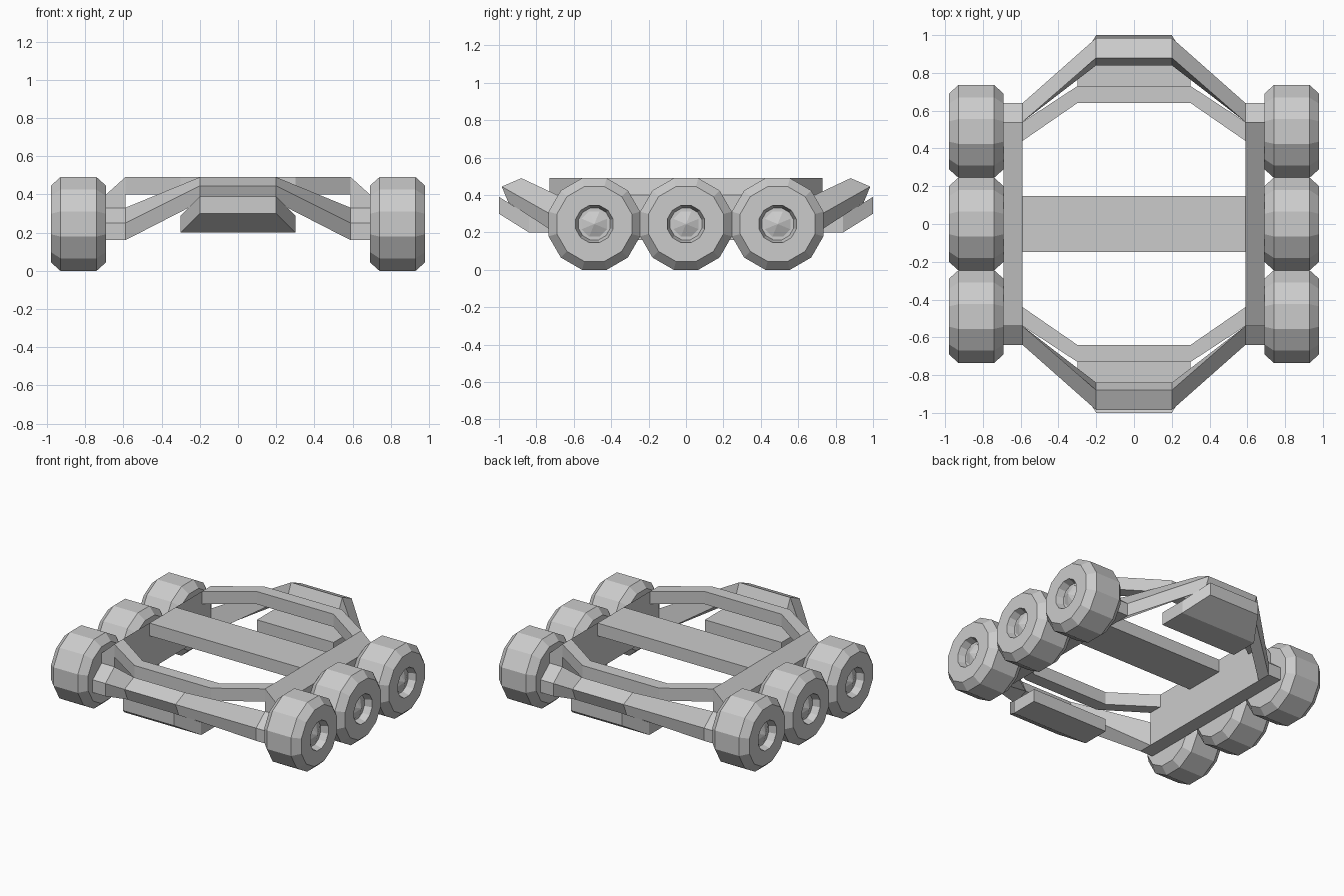
import bpy, bmesh
from math import pi, sin, cos

if "Cube" in bpy.data.objects:
    bpy.data.objects.remove(bpy.data.objects["Cube"])


def make(name, bm):
    bmesh.ops.recalc_face_normals(bm, faces=bm.faces)
    me = bpy.data.meshes.new(name)
    bm.to_mesh(me)
    bm.free()
    ob = bpy.data.objects.new(name, me)
    bpy.context.collection.objects.link(ob)
    return ob


def loft(name, sections):
    """Skin a row of matching cross-sections and cap both ends."""
    bm = bmesh.new()
    rows = [[bm.verts.new(p) for p in s] for s in sections]
    n = len(rows[0])
    for a, b in zip(rows, rows[1:]):
        for i in range(n):
            j = (i + 1) % n
            bm.faces.new((a[i], a[j], b[j], b[i]))
    bm.faces.new(rows[0])
    bm.faces.new(rows[-1])
    return make(name, bm)


def lathe_x(name, profile, sides, x_sign, y, z):
    """Turn (x, radius) points about an axis along x, flat side down."""
    rows = []
    for x, r in profile:
        r /= cos(pi / sides)
        rows.append([(x_sign * x, y + r * sin(2 * pi * (i + .5) / sides),
                      z + r * cos(2 * pi * (i + .5) / sides)) for i in range(sides)])
    return loft(name, rows)


# Wheels with a recessed hub and a pointed cap
tyre = [(.69, .2), (.74, .245), (.93, .245), (.98, .2), (.98, .1), (.93, .085)]
cap = [(.92, .068), (.935, .068), (.965, .002)]
for sx in (-1, 1):
    for y in (-.49, 0, .49):
        lathe_x("wheel", tyre, 12, sx, y, .245)
        lathe_x("hub_cap", cap, 8, sx, y, .245)

# Side rails with a sloped upper face
rail = [(.59, .49), (.69, .40), (.69, .16), (.59, .16)]
for sx in (-1, 1):
    loft("side_rail", [[(sx * x, y, z) for x, z in rail] for y in (-.54, .54)])

# Cross beam
beam = [(-.147, .40), (.147, .40), (.147, .49), (-.147, .49)]
loft("cross_beam", [[(x, y, z) for y, z in beam] for x in (-.59, .59)])

for sy in (-1, 1):
    # Upper frame bar bending inward between the rails
    loft("frame_bar", [[(x, sy * y, z) for y, z in
                        ((a, .40), (b, .40), (b, .49), (a, .49))]
                       for x, a, b in ((-.59, .44, .54), (-.3, .64, .73),
                                       (.3, .64, .73), (.59, .44, .54))])
    # Tilted bumper bar rising from the rail ends
    mid = [(.88, .49), (.985, .445), (.95, .36), (.84, .40)]
    end = [(.54, .33), (.64, .25), (.64, .16), (.54, .16)]
    loft("bumper_bar", [[(x, sy * y, z) for y, z in s] for x, s in
                        ((-.69, end), (-.59, end), (-.2, mid),
                         (.2, mid), (.59, end), (.69, end))])
    # Skid plate under the bumper, narrowing as it curves up
    loft("skid_plate", [[(-w, sy * y, a), (w, sy * y, a), (w, sy * y, b), (-w, sy * y, b)]
                        for y, w, a, b in ((.64, .3, .2, .29), (.84, .3, .2, .29),
                                           (1.0, .2, .30, .39))])
